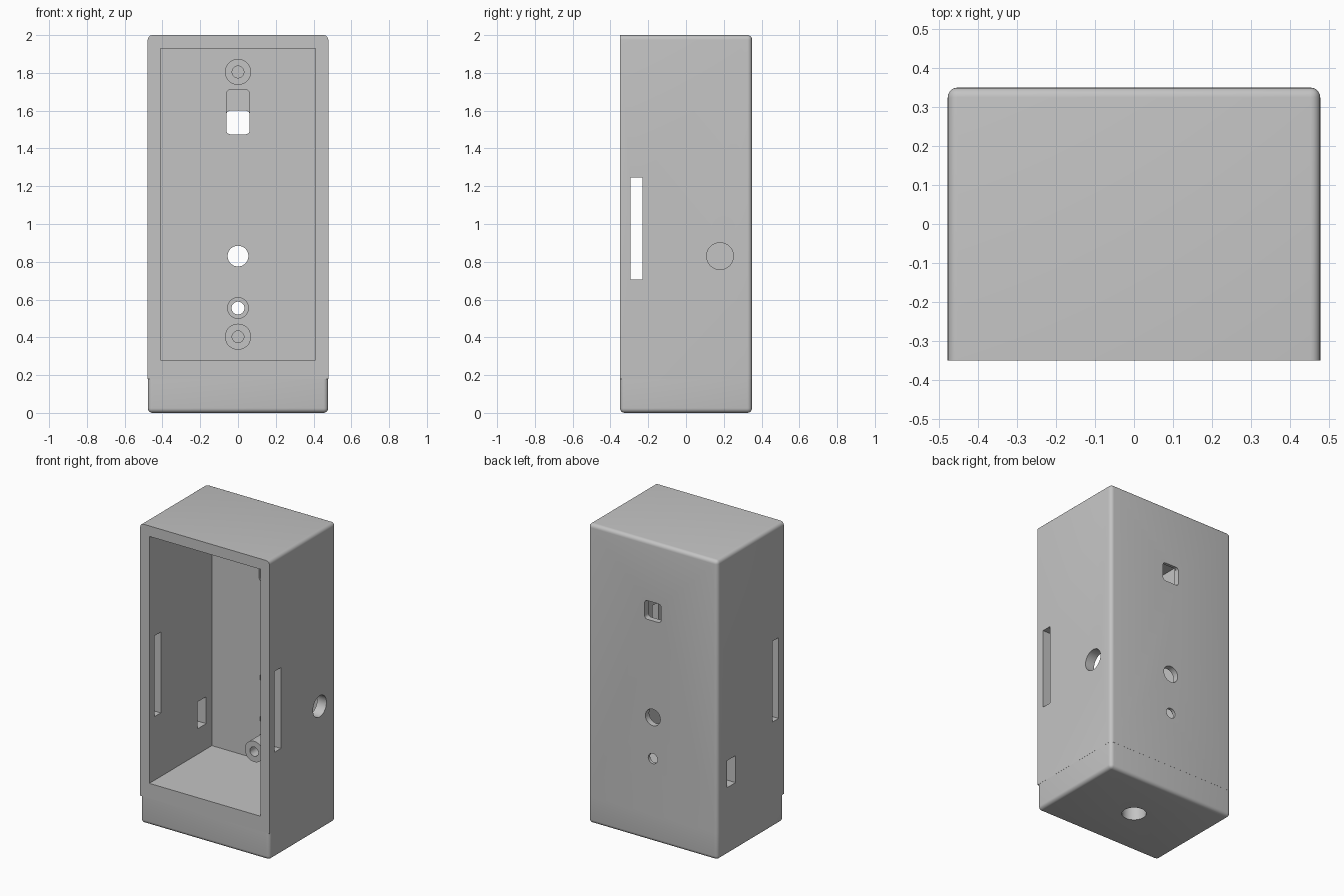
import bpy, bmesh, math
from mathutils import Matrix, Vector

if "Cube" in bpy.data.objects:
    bpy.data.objects.remove(bpy.data.objects["Cube"], do_unlink=True)

grey = bpy.data.materials.new("plain grey")
grey.use_nodes = True
grey.diffuse_color = (0.55, 0.55, 0.55, 1)
grey.node_tree.nodes["Principled BSDF"].inputs["Base Color"].default_value = grey.diffuse_color

HALF_W, HALF_D, HEIGHT, ROUND = 0.478, 0.35, 2.0, 0.025
BACK = 0.31          # inner face of the back wall
JOINT = 0.18         # below this the front edges are rounded


def finish(bm, name):
    bmesh.ops.recalc_face_normals(bm, faces=bm.faces)
    mesh = bpy.data.meshes.new(name)
    bm.to_mesh(mesh)
    bm.free()
    mesh.materials.append(grey)
    ob = bpy.data.objects.new(name, mesh)
    bpy.context.collection.objects.link(ob)
    return ob


def box(name, x, y, z, radius=0, axis=None, trims=()):
    """Box between bounds; rounds all edges or those along one axis, then trims by planes."""
    bm = bmesh.new()
    bmesh.ops.create_cube(bm, size=1)
    for v in bm.verts:
        v.co = Vector(sum(b) / 2 + c * (b[1] - b[0]) for b, c in zip((x, y, z), v.co))
    if radius:
        edges = [e for e in bm.edges if axis is None
                 or abs((e.verts[0].co - e.verts[1].co).normalized()[axis]) > 0.9]
        bmesh.ops.bevel(bm, geom=edges, offset=radius, segments=5, profile=0.5, affect='EDGES')
    for point, normal in trims:
        bmesh.ops.bisect_plane(bm, geom=bm.verts[:] + bm.edges[:] + bm.faces[:],
                               plane_co=point, plane_no=normal, clear_outer=True)
        bmesh.ops.holes_fill(bm, edges=[e for e in bm.edges if e.is_boundary], sides=0)
    return finish(bm, name)


def rod(name, radius, start, end):
    """Cylinder between two points."""
    a, b = Vector(start), Vector(end)
    turn = (b - a).to_track_quat('Z', 'Y').to_matrix().to_4x4()
    bm = bmesh.new()
    bmesh.ops.create_cone(bm, cap_ends=True, segments=48, radius1=radius, radius2=radius,
                          depth=(b - a).length, matrix=Matrix.Translation((a + b) / 2) @ turn)
    return finish(bm, name)


def combine(target, tool, operation):
    mod = target.modifiers.new(tool.name, 'BOOLEAN')
    mod.operation, mod.solver, mod.object = operation, 'EXACT', tool
    bpy.context.view_layer.objects.active = target
    bpy.ops.object.modifier_apply(modifier=mod.name)
    bpy.data.objects.remove(tool, do_unlink=True)


def cut(tool):
    combine(case, tool, 'DIFFERENCE')


# Main shell: sharp front rim, every other edge rounded
case = box("case", (-HALF_W, HALF_W), (-HALF_D - 0.1, HALF_D), (0, HEIGHT), ROUND,
           trims=[((0, -HALF_D, 0), (0, -1, 0)), ((0, 0, JOINT), (0, 0, -1))])

# Foot with rounded front edges
inset = 0.0005
combine(case, box("foot", (-HALF_W + inset, HALF_W - inset), (-HALF_D + inset, HALF_D - inset),
                  (0, JOINT + 0.08), ROUND), 'UNION')

# Open front compartment
cut(box("compartment", (-0.41, 0.41), (-0.5, BACK), (0.28, 1.93)))

# Slots and openings in the side walls
cut(box("side_slots", (-0.6, 0.6), (-0.295, -0.23), (0.705, 1.245)))
cut(box("right_port", (-0.6, -0.3), (0.16, 0.25), (0.45, 0.63)))
cut(rod("left_port", 0.071, (0.3, 0.18, 0.83), (0.6, 0.18, 0.83)))

# Socket in the base
cut(rod("base_socket", 0.075, (0, 0, -0.1), (0, 0, 0.21)))

# Back wall: switch window with inner recess, sensor hole, stepped lamp hole
cut(box("switch_window", (-0.061, 0.061), (0.2, 0.5), (1.475, 1.6), 0.02, axis=1))
cut(box("switch_recess", (-0.061, 0.061), (0.2, BACK + 0.02), (1.475, 1.71), 0.02, axis=1))
cut(rod("sensor_hole", 0.055, (0, 0.2, 0.83), (0, 0.5, 0.83)))
cut(rod("lamp_hole", 0.034, (0, 0.2, 0.555), (0, 0.5, 0.555)))
cut(rod("lamp_recess", 0.055, (0, 0.2, 0.555), (0, BACK + 0.02, 0.555)))

# Screw posts on the back wall
for height in (0.403, 1.805):
    combine(case, rod("screw_post", 0.069, (0, 0.17, height), (0, BACK + 0.01, height)), 'UNION')
    cut(rod("screw_hole", 0.031, (0, 0.1, height), (0, BACK, height)))

# Smooth rounded edges, crisp corners
bpy.ops.object.select_all(action='DESELECT')
case.select_set(True)
bpy.context.view_layer.objects.active = case
bpy.ops.object.shade_smooth_by_angle(angle=math.radians(30))
